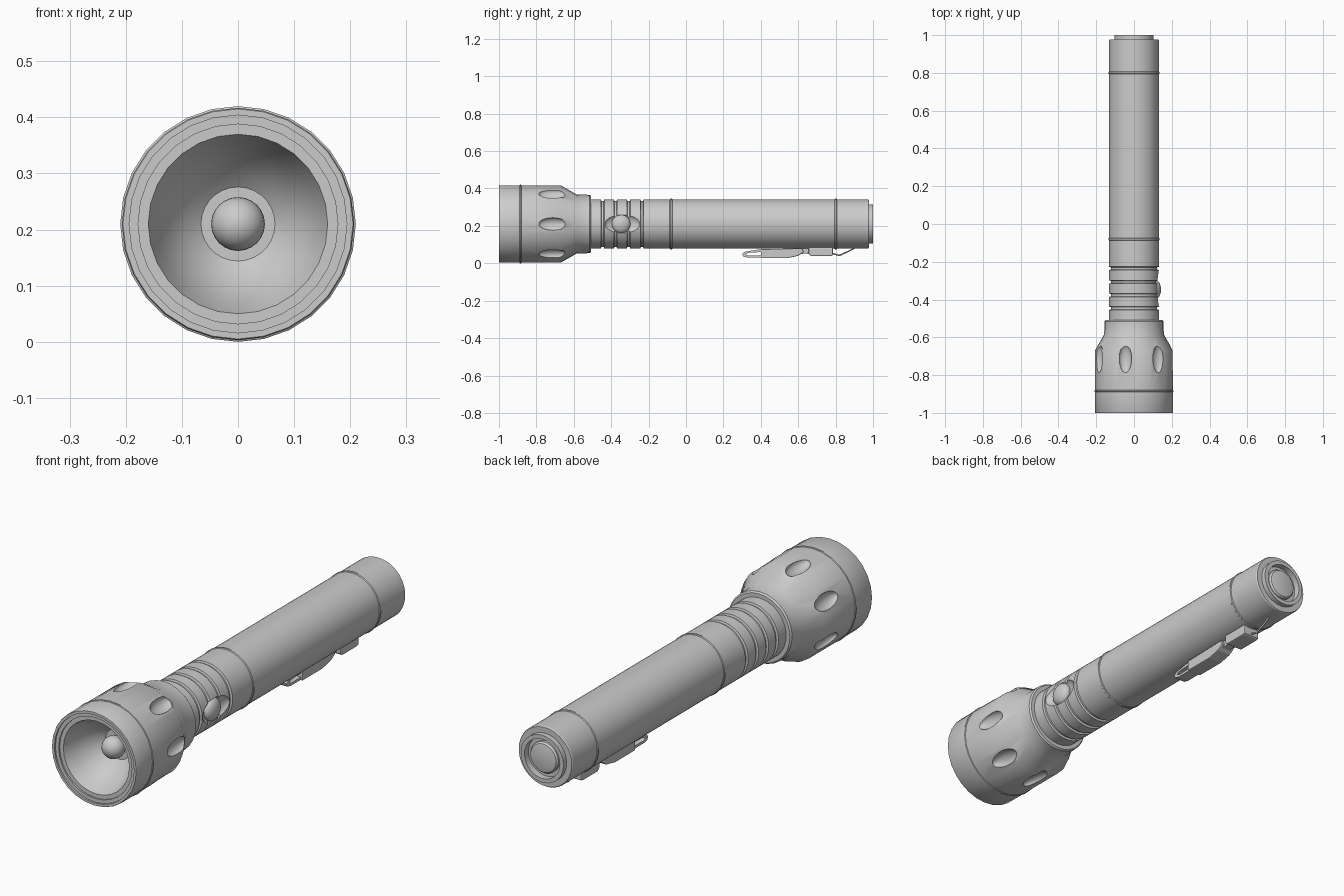
import bpy, bmesh, math
from mathutils import Matrix, Vector

AXIS_Z = 0.21  # height of the long axis

if "Cube" in bpy.data.objects:
    bpy.data.objects.remove(bpy.data.objects["Cube"])

grey = bpy.data.materials.new("plain_grey")
grey.use_nodes = True
grey.diffuse_color = (0.6, 0.6, 0.6, 1)
grey.node_tree.nodes["Principled BSDF"].inputs["Base Color"].default_value = grey.diffuse_color


def finish(name, bm):
    bmesh.ops.remove_doubles(bm, verts=bm.verts, dist=1e-5)
    bmesh.ops.recalc_face_normals(bm, faces=bm.faces)
    mesh = bpy.data.meshes.new(name)
    bm.to_mesh(mesh)
    bm.free()
    mesh.materials.append(grey)
    obj = bpy.data.objects.new(name, mesh)
    bpy.context.collection.objects.link(obj)
    return obj


def activate(obj):
    bpy.ops.object.select_all(action='DESELECT')
    obj.select_set(True)
    bpy.context.view_layer.objects.active = obj


def smooth(obj, angle=30):
    activate(obj)
    bpy.ops.object.shade_smooth_by_angle(angle=math.radians(angle))


def lathe(name, profile, sides):
    """Turn (radius, y) points around the long axis."""
    bm = bmesh.new()
    rings = []
    for r, y in profile:
        ring = []
        for i in range(sides):
            a = math.tau * i / sides
            ring.append(bm.verts.new((r * math.cos(a), y, AXIS_Z + r * math.sin(a))))
        rings.append(ring)
    for a, b in zip(rings, rings[1:]):
        for i in range(sides):
            j = (i + 1) % sides
            bm.faces.new((a[i], a[j], b[j], b[i]))
    return finish(name, bm)


def ellipsoid(bm, matrix, size):
    scale = Matrix.Diagonal(Vector((*size, 1)))
    bmesh.ops.create_uvsphere(bm, u_segments=24, v_segments=14, radius=1, matrix=matrix @ scale)


def carve(obj, bm):
    cutter = finish("cutter", bm)
    cutter.hide_render = True
    mod = obj.modifiers.new("carve", 'BOOLEAN')
    mod.operation, mod.solver, mod.object = 'DIFFERENCE', 'EXACT', cutter
    activate(obj)
    bpy.ops.object.modifier_apply(modifier=mod.name)
    bpy.data.objects.remove(cutter)


def plate(name, outline, half_width, bevel=0.0):
    """Extrude a (y, z) outline across x."""
    bm = bmesh.new()
    face = bm.faces.new([bm.verts.new((-half_width, y, z)) for y, z in outline])
    out = bmesh.ops.extrude_face_region(bm, geom=[face])
    moved = [v for v in out["geom"] if isinstance(v, bmesh.types.BMVert)]
    bmesh.ops.translate(bm, verts=moved, vec=(2 * half_width, 0, 0))
    if bevel:
        bmesh.ops.bevel(bm, geom=bm.edges[:], offset=bevel, segments=2, affect='EDGES', profile=0.5)
    return finish(name, bm)


# Lamp head with stepped rim, reflector dish and rear collar
head = lathe("lamp_head", [
    (0, -0.83), (0.066, -0.83), (0.09, -0.85), (0.118, -0.885), (0.142, -0.93), (0.16, -0.985),
    (0.178, -0.985), (0.178, -0.992), (0.194, -0.992), (0.194, -1), (0.205, -1), (0.207, -0.996),
    (0.207, -0.89), (0.21, -0.888), (0.21, -0.882), (0.207, -0.88),
    (0.207, -0.67), (0.158, -0.585), (0.156, -0.515), (0.15, -0.508), (0, -0.508)], 28)

# Seven grip scallops around the head
cuts = bmesh.new()
for i in range(7):
    turn = Matrix.Translation((0, -0.712, AXIS_Z)) @ Matrix.Rotation(math.tau * i / 7, 4, 'Y')
    ellipsoid(cuts, turn @ Matrix.Translation((0.206, 0, 0)), (0.026, 0.075, 0.034))
carve(head, cuts)
smooth(head)

# Bulb
bm = bmesh.new()
ellipsoid(bm, Matrix.Translation((0, -0.865, AXIS_Z)) @ Matrix.Rotation(math.pi / 2, 4, 'X'), (0.048,) * 3)
smooth(finish("bulb", bm))

# Barrel with grip grooves, raised seams and tail ring
R = 0.132
profile = [(0, -0.52), (R, -0.52)]
for y in (-0.446, -0.377, -0.307, -0.235):
    profile += [(R, y - 0.009), (R - 0.009, y - 0.006), (R - 0.009, y + 0.006), (R, y + 0.009)]
for y in (-0.08, 0.8):
    profile += [(R, y - 0.007), (R + 0.003, y - 0.004), (R + 0.003, y + 0.004), (R, y + 0.007)]
profile += [(R, 0.973), (R - 0.003, 0.978), (0.104, 0.978), (0.104, 1), (0.086, 1), (0.086, 0.972), (0, 0.972)]
barrel = lathe("barrel", profile, 40)

# Oval switch recess on the left side
recess = bmesh.new()
ellipsoid(recess, Matrix.Translation((0.14, -0.34, AXIS_Z)), (0.036, 0.096, 0.056))
carve(barrel, recess)
smooth(barrel)

# Side switch
bm = bmesh.new()
ellipsoid(bm, Matrix.Translation((0.114, -0.347, AXIS_Z)) @ Matrix.Rotation(math.pi / 2, 4, 'Y'),
          (0.05, 0.05, 0.029))
smooth(finish("side_switch", bm))

# Tail button
smooth(lathe("tail_button", [(0, 0.965), (0.068, 0.965), (0.068, 0.984), (0.062, 0.992), (0.04, 0.997), (0, 0.998)], 32))

# Clip under the barrel: looped tip, hook body, hinge and block
plate("clip_loop", [
    (0.46, 0.076), (0.38, 0.073), (0.315, 0.062), (0.3, 0.05), (0.305, 0.036), (0.33, 0.03), (0.44, 0.03),
    (0.44, 0.042), (0.335, 0.041), (0.317, 0.048), (0.335, 0.056), (0.46, 0.064)], 0.026)
plate("clip_hook", [
    (0.4, 0.075), (0.62, 0.08), (0.63, 0.06), (0.6, 0.04), (0.54, 0.027), (0.4, 0.027)], 0.034, 0.004)
plate("clip_hinge", [(0.59, 0.088), (0.67, 0.088), (0.67, 0.054), (0.61, 0.05)], 0.02, 0.004)
plate("clip_block", [(0.655, 0.085), (0.785, 0.085), (0.785, 0.042), (0.77, 0.038), (0.67, 0.038), (0.655, 0.05)],
      0.04, 0.005)

# Thin retaining wire behind the block
wire = bpy.data.curves.new("clip_wire", 'CURVE')
wire.dimensions, wire.bevel_depth, wire.bevel_resolution = '3D', 0.004, 2
points = [(0.775, 0.055), (0.82, 0.042), (0.86, 0.06), (0.9, 0.08)]
spline = wire.splines.new('POLY')
spline.points.add(len(points) - 1)
for p, (y, z) in zip(spline.points, points):
    p.co = (0, y, z, 1)
wire.materials.append(grey)
bpy.context.collection.objects.link(bpy.data.objects.new("clip_wire", wire))
